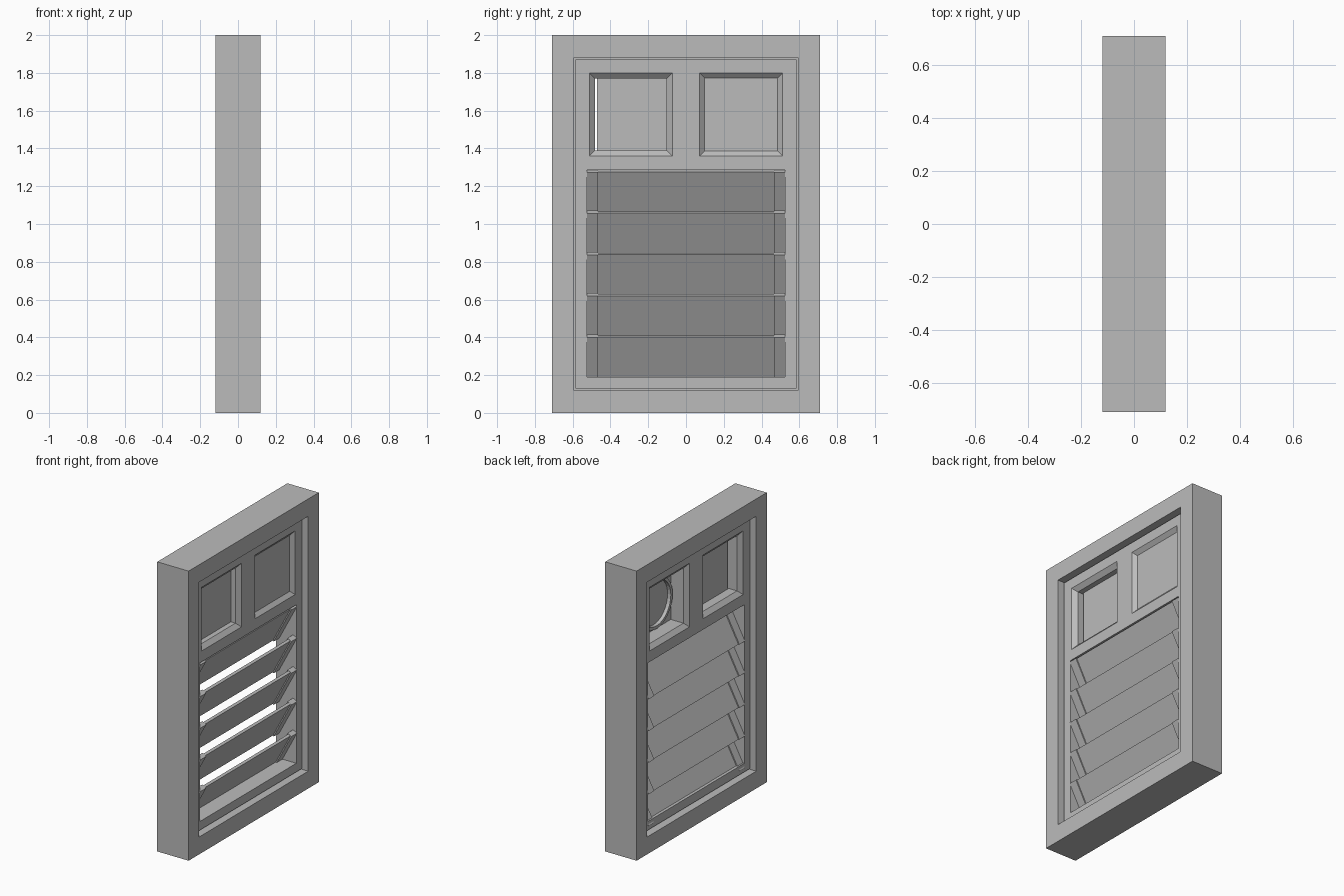
import bpy, bmesh, math
from mathutils import Matrix

default = bpy.data.objects.get("Cube")
if default:
    bpy.data.objects.remove(default)

grey = bpy.data.materials.new("plain grey")
grey.use_nodes = True
grey.diffuse_color = (0.5, 0.5, 0.5, 1)
grey.node_tree.nodes["Principled BSDF"].inputs["Base Color"].default_value = (0.5, 0.5, 0.5, 1)


def finish(name, bm):
    bmesh.ops.recalc_face_normals(bm, faces=bm.faces)
    mesh = bpy.data.meshes.new(name)
    bm.to_mesh(mesh)
    bm.free()
    mesh.materials.append(grey)
    obj = bpy.data.objects.new(name, mesh)
    bpy.context.collection.objects.link(obj)
    return obj


def loft(name, sections):
    """Solid through rectangles given as (x, y centre, z centre, half width, half height)."""
    bm = bmesh.new()
    loops = [[bm.verts.new((x, y + sy * w, z + sz * h))
              for sy, sz in ((-1, -1), (1, -1), (1, 1), (-1, 1))]
             for x, y, z, w, h in sections]
    for a, b in zip(loops, loops[1:]):
        for i in range(4):
            j = (i + 1) % 4
            bm.faces.new((a[i], a[j], b[j], b[i]))
    bm.faces.new(loops[0])
    bm.faces.new(loops[-1])
    return finish(name, bm)


def slab(name, half_x, y, z, w, h, x=0):
    return loft(name, [(x - half_x, y, z, w, h), (x + half_x, y, z, w, h)])


def cut(obj, cutters):
    for cutter in cutters:
        cutter.hide_render = True
        mod = obj.modifiers.new("opening", 'BOOLEAN')
        mod.operation = 'DIFFERENCE'
        mod.solver = 'EXACT'
        mod.object = cutter
        with bpy.context.temp_override(object=obj, active_object=obj):
            bpy.ops.object.modifier_apply(modifier=mod.name)
        bpy.data.objects.remove(cutter)


# Outer frame and the narrow stop behind the sash
frame = slab("outer_frame", 0.12, 0, 1, 0.71, 1)
cut(frame, [slab("cutter", 0.2, 0, 1, 0.595, 0.88)])
stop = slab("frame_stop", 0.045, 0, 1, 0.6, 0.885)
cut(stop, [slab("cutter", 0.2, 0, 1, 0.575, 0.86)])

# Sash with two chamfered upper openings and one large louver opening
FACE, LIP = 0.078, 0.052
PANEL_Y, PANEL_Z = 0.292, 1.58


def panel_cutter(y):
    profile = [(-0.1, 0.22), (-FACE, 0.22), (-LIP, 0.19), (LIP, 0.19), (FACE, 0.22), (0.1, 0.22)]
    return loft("cutter", [(x, y, PANEL_Z, r, r) for x, r in profile])


sash = slab("sash", FACE, 0, 1, 0.585, 0.87)
cut(sash, [panel_cutter(-PANEL_Y), panel_cutter(PANEL_Y),
           slab("cutter", 0.2, 0, 0.7375, 0.525, 0.5475)])

# Thin pane in one opening, leaving a narrow slit at its side
slab("window_pane", 0.003, -PANEL_Y + 0.008, PANEL_Z, 0.187, 0.195, x=0.014)

# Blank plate in the other opening, with a round collar behind it
slab("blank_plate", 0.005, PANEL_Y, PANEL_Z, 0.195, 0.195, x=0.05)
bm = bmesh.new()
rings = []
for x, r in ((0.02, 0.175), (0.05, 0.175), (0.05, 0.155), (0.02, 0.155)):
    ring = bmesh.ops.create_circle(
        bm, segments=32, radius=r,
        matrix=Matrix.Translation((x, PANEL_Y, PANEL_Z)) @ Matrix.Rotation(math.pi / 2, 4, 'Y'))
    rings.append(ring["verts"])
for k in range(4):
    a, b = rings[k], rings[(k + 1) % 4]
    for i in range(32):
        j = (i + 1) % 32
        bm.faces.new((a[i], a[j], b[j], b[i]))
finish("fan_collar", bm)

# Tilted louver slats with thicker end blocks
TILT, LENGTH, PITCH = math.radians(28), 0.285, 0.2187
for n in range(5):
    z = 1.28 - n * PITCH - LENGTH / 2 * math.cos(TILT)
    pose = Matrix.Translation((0, 0, z)) @ Matrix.Rotation(TILT, 4, 'Y')
    parts = [slab(f"slat_{n + 1}", 0.009, 0, 0, 0.465, LENGTH / 2)]
    for side, label in ((-1, "right"), (1, "left")):
        parts.append(slab(f"slat_{n + 1}_{label}_end", 0.017, side * 0.495, 0, 0.03, LENGTH / 2 + 0.002))
    for part in parts:
        part.data.transform(pose)
